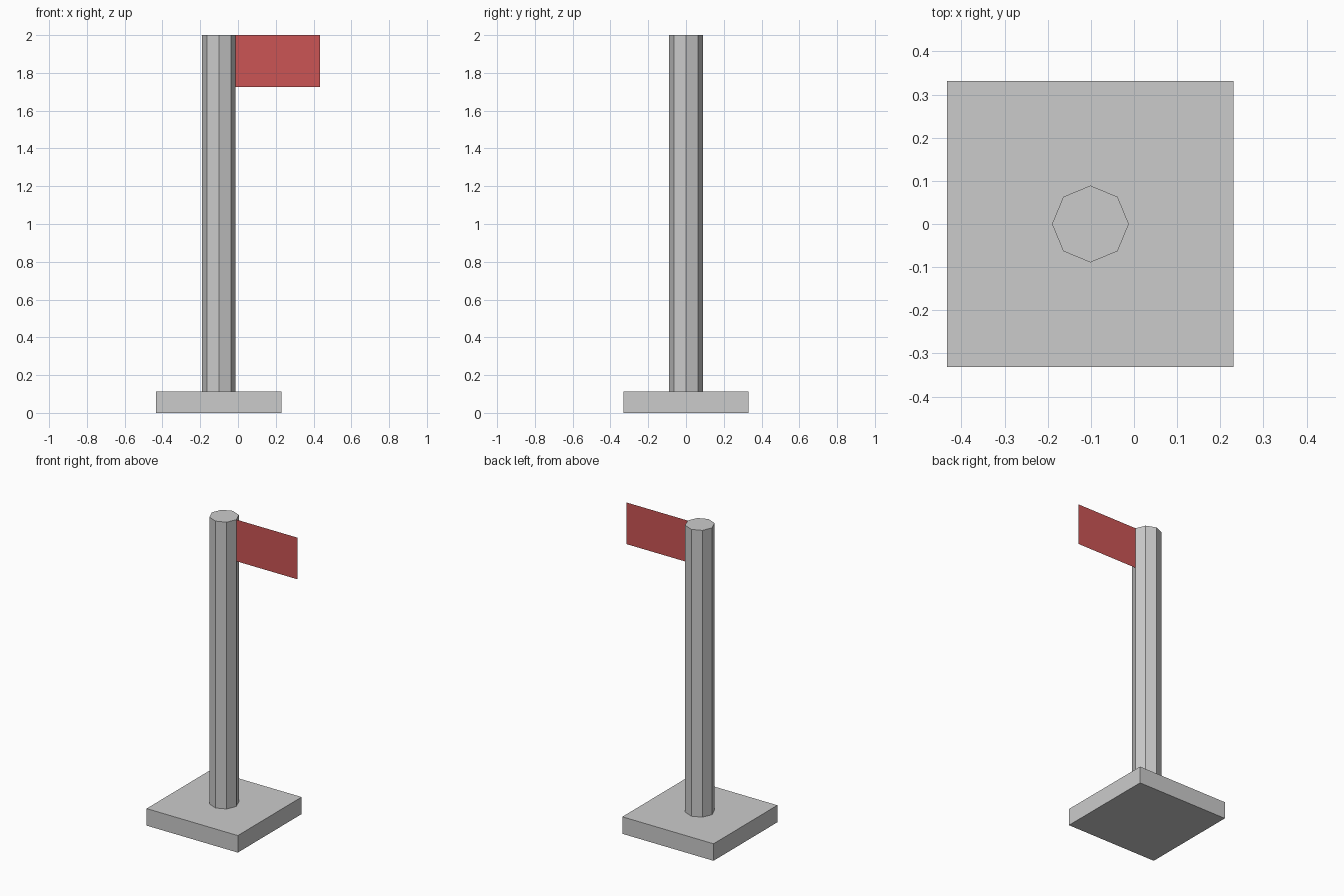
import bpy
from math import pi

if "Cube" in bpy.data.objects:
    bpy.data.objects.remove(bpy.data.objects["Cube"])

POLE_X, POLE_R = -0.101, 0.089
BASE_W, BASE_H, TOP = 0.664, 0.112, 2.0
FLAG_END, FLAG_BOTTOM = 0.433, 1.726


def finish(name):
    obj = bpy.context.object
    obj.name = name
    bpy.ops.object.transform_apply(location=True, rotation=True, scale=True)
    return obj


# square base slab
bpy.ops.mesh.primitive_cube_add(size=1, location=(POLE_X, 0, BASE_H / 2))
bpy.context.object.scale = (BASE_W, BASE_W, BASE_H)
finish("base")

# eight-sided pole, corners on the x and y axes
bpy.ops.mesh.primitive_cylinder_add(vertices=8, radius=POLE_R, depth=TOP - BASE_H,
                                    location=(POLE_X, 0, (TOP + BASE_H) / 2))
finish("pole")

# flat flag starting at the pole's right-hand corner
start = POLE_X + POLE_R
bpy.ops.mesh.primitive_plane_add(size=1, rotation=(pi / 2, 0, 0),
                                 location=((start + FLAG_END) / 2, 0, (TOP + FLAG_BOTTOM) / 2))
bpy.context.object.scale = (FLAG_END - start, TOP - FLAG_BOTTOM, 1)
flag = finish("flag")

red = bpy.data.materials.new("flag_red")
red.diffuse_color = (0.6, 0.09, 0.09, 1)
red.use_nodes = True
red.node_tree.nodes["Principled BSDF"].inputs["Base Color"].default_value = red.diffuse_color
flag.data.materials.append(red)
